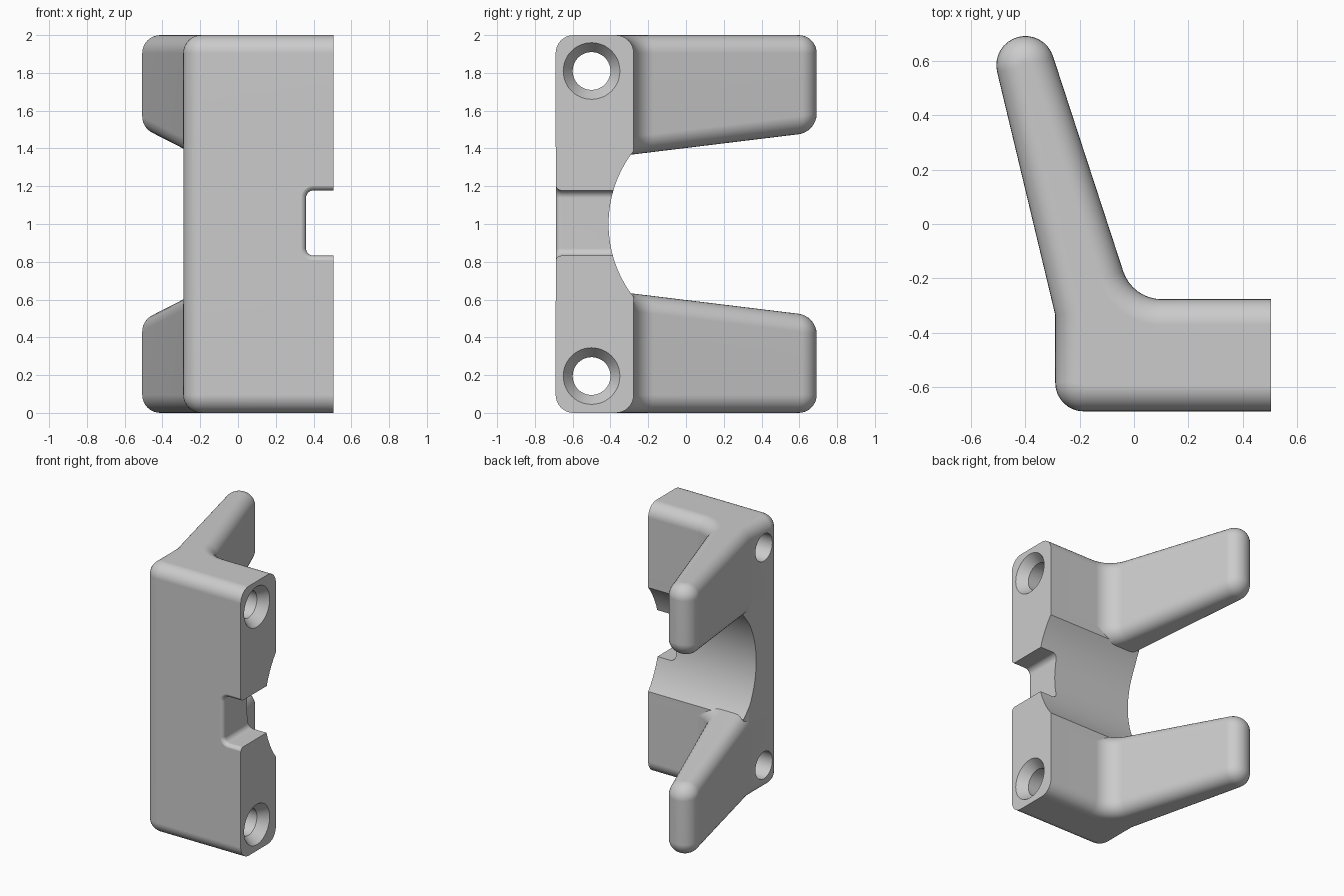
import bpy, bmesh, math
from mathutils import Vector

cube = bpy.data.objects.get("Cube")
if cube:
    bpy.data.objects.remove(cube, do_unlink=True)

SIDE_X = 0.505     # flat mounting face
LONG_X = 1.0       # rough length before trimming
RIM = 0.095        # rim rounding radius


def arc(cx, cy, r, start, end, n):
    """Points along an arc, angles in degrees."""
    angles = [math.radians(start + (end - start) * i / n) for i in range(n + 1)]
    return [Vector((cx + r * math.cos(a), cy + r * math.sin(a))) for a in angles]


def fillet(a, b, c, r, n=8):
    """Rounded corner at b between a and c."""
    a, b, c = Vector(a), Vector(b), Vector(c)
    u, v = (a - b).normalized(), (c - b).normalized()
    half = u.angle(v) / 2
    centre = b + (u + v).normalized() * (r / math.sin(half))
    reach = r / math.tan(half)
    p, q = b + u * reach - centre, b + v * reach - centre
    turn = p.angle(q)
    points = []
    for i in range(n + 1):
        t = i / n
        points.append(centre + (p * math.sin((1 - t) * turn) + q * math.sin(t * turn)) / math.sin(turn))
    return points


def inset(points, d):
    """Mitred inset of a counter-clockwise outline."""
    result = []
    for i, p in enumerate(points):
        e1 = (p - points[i - 1]).normalized()
        e2 = (points[(i + 1) % len(points)] - p).normalized()
        n1, n2 = Vector((-e1.y, e1.x)), Vector((-e2.y, e2.x))
        result.append(p + (n1 + n2) * (d / (1 + n1.dot(n2))))
    return result


def loft(name, rings):
    """Closed solid through rings with equal point counts."""
    bm = bmesh.new()
    loops = [[bm.verts.new(p) for p in ring] for ring in rings]
    n = len(loops[0])
    for low, high in zip(loops, loops[1:]):
        for i in range(n):
            j = (i + 1) % n
            bm.faces.new((low[i], low[j], high[j], high[i]))
    bm.faces.new(list(reversed(loops[0])))
    bm.faces.new(loops[-1])
    bmesh.ops.recalc_face_normals(bm, faces=bm.faces)
    mesh = bpy.data.meshes.new(name)
    bm.to_mesh(mesh)
    bm.free()
    ob = bpy.data.objects.new(name, mesh)
    bpy.context.collection.objects.link(ob)
    return ob


def combine(target, tool, operation):
    """Apply a boolean and remove the tool."""
    tool.hide_render = True
    mod = target.modifiers.new("combine", "BOOLEAN")
    mod.operation, mod.solver, mod.object = operation, "EXACT", tool
    bpy.context.view_layer.objects.active = target
    bpy.ops.object.modifier_apply(modifier=mod.name)
    bpy.data.objects.remove(tool, do_unlink=True)


def x_rings(y, z, sections, n=48):
    """Circular rings along x from (x, radius) sections."""
    return [[(x, p.x, p.y) for p in arc(y, z, r, 0, 360, n)[:-1]] for x, r in sections]


# Plan outline: body plus slanted arm
front_left, elbow = (-0.29, -0.69), (-0.29, -0.335)
inner_corner = (-0.006, -0.277)
tip = arc(-0.4, 0.585, 0.107, 17.8, 193, 16)
back_end, front_end = (LONG_X, -0.277), (LONG_X, -0.69)
front_curve = fillet(elbow, front_left, front_end, 0.105)
outline = ([Vector(front_end), Vector(back_end)]
           + fillet(back_end, inner_corner, tip[0], 0.15)
           + tip + [Vector(elbow)] + front_curve)


# Upper and lower halves: rounded rims, sloping underside
def arm_half(name, flip):
    steps = [math.radians(90 * i / 8) for i in range(9)]
    rings = []
    for a in steps:
        h, d = RIM * (1 - math.cos(a)), RIM * (1 - math.sin(a))
        rings.append([(p.x, p.y, 1.372 + 0.122 * (p.y + 0.25) + h) for p in inset(outline, d)])
    for a in reversed(steps):
        h, d = RIM * (1 - math.cos(a)), RIM * (1 - math.sin(a))
        rings.append([(p.x, p.y, 2 - h) for p in inset(outline, d)])
    if flip:
        rings = [[(x, y, 2 - z) for x, y, z in ring] for ring in rings]
    return loft(name, rings)


bracket = arm_half("hook_bracket", False)
lower_half = arm_half("lower_half", True)

# Middle of the body with a curved opening
core = inset([Vector(front_end), Vector(back_end), Vector((-0.277, -0.277)),
              Vector(elbow)] + front_curve, 0.0008)
body_core = loft("body_core", [[(p.x, p.y, z) for p in core] for z in (0.2, 1.8)])
opening = loft("opening", x_rings(0.22, 1.0, [(-1, 0.63), (1.5, 0.63)], 128))
combine(body_core, opening, "DIFFERENCE")
combine(bracket, body_core, "UNION")
combine(bracket, lower_half, "UNION")

# Flat mounting face
trim = loft("trim", [[(SIDE_X, -1, z), (2, -1, z), (2, 1, z), (SIDE_X, 1, z)] for z in (-1, 3)])
combine(bracket, trim, "DIFFERENCE")

# Side notch with a soft front lip
slot_end, low, high = 0.36, 0.832, 1.178
slot = ([Vector((0.7, low)), Vector((0.7, high))]
        + fillet((0.7, high), (slot_end, high), (slot_end, low), 0.04, 6)
        + fillet((slot_end, high), (slot_end, low), (0.7, low), 0.04, 6))
lip = 0.03
levels = [(-0.8, lip)]
for i in range(7):
    a = math.radians(15 * i)
    levels.append((-0.69 + lip * math.sin(a), lip * (1 - math.cos(a))))
levels = [(-0.8, lip)] + [(-0.69 + lip * (1 - math.cos(math.radians(15 * i))),
                           lip * (1 - math.sin(math.radians(15 * i)))) for i in range(7)]
levels.append((-0.1, 0))
notch = loft("notch", [[(p.x, y, p.y) for p in inset(slot, -d)] for y, d in levels])
combine(bracket, notch, "DIFFERENCE")

# Countersunk screw holes
for z in (0.195, 1.81):
    hole = loft("screw_hole", x_rings(-0.5, z, [(-0.6, 0.1), (SIDE_X - 0.07, 0.1),
                                                (SIDE_X, 0.15), (0.7, 0.15)]))
    combine(bracket, hole, "DIFFERENCE")

# Material
grey = bpy.data.materials.new("light_grey")
grey.use_nodes = True
colour = (0.6, 0.6, 0.6, 1)
grey.diffuse_color = colour
grey.node_tree.nodes["Principled BSDF"].inputs["Base Color"].default_value = colour
bracket.data.materials.clear()
bracket.data.materials.append(grey)
for face in bracket.data.polygons:
    face.material_index = 0

# Smooth shading with sharp cut edges
bpy.ops.object.select_all(action="DESELECT")
bracket.select_set(True)
bpy.context.view_layer.objects.active = bracket
bpy.ops.object.shade_smooth_by_angle(angle=math.radians(30))
normals = bracket.modifiers.new("even_normals", "WEIGHTED_NORMAL")
normals.keep_sharp = True
